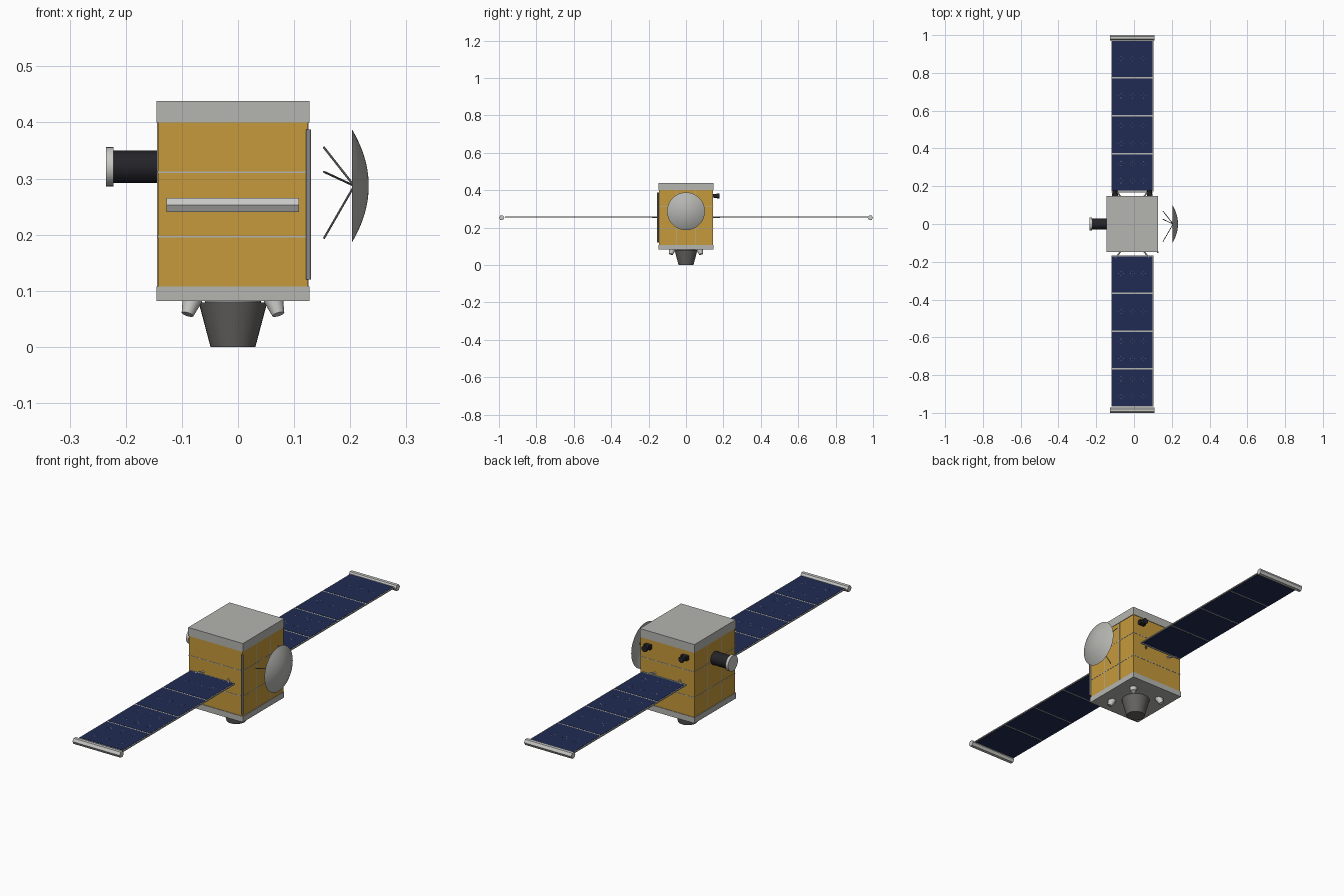
import bpy, bmesh, math
from mathutils import Vector, Matrix

if "Cube" in bpy.data.objects:
    bpy.data.objects.remove(bpy.data.objects["Cube"])


def material(name, rgb):
    m = bpy.data.materials.new(name)
    m.use_nodes = True
    m.diffuse_color = (*rgb, 1)
    m.node_tree.nodes["Principled BSDF"].inputs["Base Color"].default_value = (*rgb, 1)
    return m


GOLD = material("gold foil", (0.56, 0.32, 0.043))
GREY = material("light grey", (0.46, 0.46, 0.44))
WHITE = material("pale metal", (0.58, 0.58, 0.56))
STEEL = material("mid grey", (0.25, 0.25, 0.25))
NAVY = material("navy cells", (0.0145, 0.024, 0.085))
BLACK = material("black housing", (0.017, 0.017, 0.022))
NOZZLE = material("dark nozzle metal", (0.13, 0.125, 0.12))

CX = -0.009      # middle of the body across x
PANEL_Z = 0.256


def finish(name, bm, mat, smooth=False):
    mesh = bpy.data.meshes.new(name)
    bm.to_mesh(mesh)
    bm.free()
    mesh.materials.append(mat)
    ob = bpy.data.objects.new(name, mesh)
    bpy.context.collection.objects.link(ob)
    if smooth:
        bpy.ops.object.select_all(action="DESELECT")
        ob.select_set(True)
        bpy.context.view_layer.objects.active = ob
        bpy.ops.object.shade_smooth_by_angle(angle=math.radians(35))
    return ob


def add_box(bm, centre, size):
    bmesh.ops.create_cube(bm, size=1, matrix=Matrix.Translation(centre) @ Matrix.Diagonal((*size, 1)))


def add_cone(bm, a, b, r1, r2, sides=32, twist=0):
    a, b = Vector(a), Vector(b)
    turn = (b - a).to_track_quat("Z", "Y").to_matrix().to_4x4()
    bmesh.ops.create_cone(bm, cap_ends=True, segments=sides, radius1=r1, radius2=r2, depth=(b - a).length,
                          matrix=Matrix.Translation((a + b) / 2) @ turn @ Matrix.Rotation(twist, 4, "Z"))


def box(name, centre, size, mat):
    bm = bmesh.new()
    add_box(bm, centre, size)
    return finish(name, bm, mat)


def cone(name, a, b, r1, r2, mat, sides=32, twist=0, smooth=True):
    bm = bmesh.new()
    add_cone(bm, a, b, r1, r2, sides, twist)
    return finish(name, bm, mat, smooth)


# Body: foil core between two grey decks
box("foil_body", (CX, 0, 0.253), (0.268, 0.29, 0.3), GOLD)
box("top_deck", (CX, 0, 0.419), (0.273, 0.295, 0.038), GREY)
box("bottom_deck", (CX, 0, 0.095), (0.273, 0.295, 0.026), GREY)

# Foil seams: bands round the body and uprights on the two x sides
bm = bmesh.new()
for z in (0.196, 0.311):
    add_box(bm, (CX, 0, z), (0.270, 0.292, 0.003))
for y in (-0.05, 0.05):
    add_box(bm, (CX, y, 0.253), (0.270, 0.003, 0.295))
finish("foil_seams", bm, GREY)

# Upright rod on the front corner
cone("corner_rod", (0.126, -0.15, 0.12), (0.126, -0.15, 0.387), 0.0045, 0.0045, STEEL, 12)

# Solar wings: frame, four cell fields, end bar and braces
WING_START = {"back": 0.173, "front": -0.967}
for side, y0 in WING_START.items():
    s = 1 if side == "back" else -1
    mid = y0 + 0.4
    box(side + "_wing_frame", (CX, mid, PANEL_Z), (0.222, 0.8, 0.005), GREY)
    cells, dots = bmesh.new(), bmesh.new()
    for i in range(4):
        y = y0 + 0.1 + 0.2 * i
        add_box(cells, (CX, y, PANEL_Z), (0.214, 0.192, 0.007))
        # contact dots: two rows on the first two fields, one on the others
        for row in ((-0.045, 0.047) if i < 2 else (0.005,)):
            for x in (-0.06, 0, 0.06):
                for dx, dy in ((1, 0), (-1, 0), (0, 1), (0, -1)):
                    add_box(dots, (CX + x + 0.011 * dx, y + row + 0.011 * dy, PANEL_Z + 0.0035),
                            (0.003, 0.003, 0.001))
    finish(side + "_wing_cells", cells, NAVY)
    finish(side + "_wing_contacts", dots, STEEL)
    end = s * 0.9855
    cone(side + "_wing_end_bar", (CX - 0.118, end, 0.2525), (CX + 0.118, end, 0.2525),
         0.0145, 0.0145, WHITE, 6, math.radians(30), False)
    bm = bmesh.new()
    for k in (-1, 1):
        add_cone(bm, (CX + k * 0.06, s * 0.143, PANEL_Z), (CX + k * 0.088, s * 0.18, PANEL_Z), 0.004, 0.004, 8)
    add_box(bm, (CX, s * 0.168, PANEL_Z), (0.22, 0.005, 0.007))
    finish(side + "_wing_braces", bm, WHITE)

# Dish: thin curved shell, hollow towards the body, revolved about x
DISH = Vector((0.203, 0, 0.287))
R, DEPTH, STEPS = 0.101, 0.03, 10
bm = bmesh.new()
outer = [Vector((DEPTH * (1 - (i / STEPS) ** 2), 0, R * i / STEPS)) for i in range(STEPS + 1)]
inner = [p - Vector((0.003 * (1 - p.z / R), 0, 0.002 * p.z / R)) for p in reversed(outer)]
verts = [bm.verts.new(p + DISH) for p in outer + inner]
edges = [bm.edges.new(pair) for pair in zip(verts, verts[1:])]
bmesh.ops.spin(bm, geom=verts + edges, cent=DISH, axis=(1, 0, 0), angle=math.tau, steps=48)
bmesh.ops.remove_doubles(bm, verts=bm.verts, dist=0.0001)
bmesh.ops.recalc_face_normals(bm, faces=bm.faces)
finish("dish", bm, GREY, True)

# Three spread feed rods on the dish
bm = bmesh.new()
hub = DISH + Vector((0.004, 0, 0))
add_cone(bm, hub, DISH + Vector((0.028, 0, 0)), 0.004, 0.004, 10)
for k in range(3):
    a = math.radians(45 + 120 * k)
    tip = DISH + Vector((-0.05, 0.097 * math.cos(a), 0.097 * math.sin(a)))
    add_cone(bm, hub, tip, 0.002, 0.002, 8)
finish("dish_rods", bm, STEEL, True)

# Side sensor: dark barrel with a pale cap
cone("sensor_barrel", (-0.14, 0, 0.321), (-0.223, 0, 0.321), 0.029, 0.029, BLACK)
cone("sensor_cap", (-0.222, 0, 0.321), (-0.235, 0, 0.321), 0.035, 0.035, WHITE)

# Star trackers high on the back
for side, k in (("left", 1), ("right", -1)):
    x = CX + k * 0.092
    bm = bmesh.new()
    add_box(bm, (x, 0.153, 0.37), (0.03, 0.018, 0.02))
    add_cone(bm, (x, 0.15, 0.369), (x, 0.179, 0.369), 0.010, 0.014, 16)
    finish(side + "_star_tracker", bm, BLACK, True)

# Main nozzle and four canted thrusters underneath
cone("main_nozzle", (CX, 0, 0), (CX, 0, 0.079), 0.04, 0.061, NOZZLE)
cone("nozzle_collar", (CX, 0, 0.076), (CX, 0, 0.085), 0.05, 0.05, STEEL)
for fb, sy in (("front", -1), ("back", 1)):
    for lr, sx in (("right", -1), ("left", 1)):
        cone(f"{fb}_{lr}_thruster", (CX + sx * 0.072, sy * 0.072, 0.086),
             (CX + sx * 0.081, sy * 0.081, 0.058), 0.018, 0.011, WHITE, 20)
